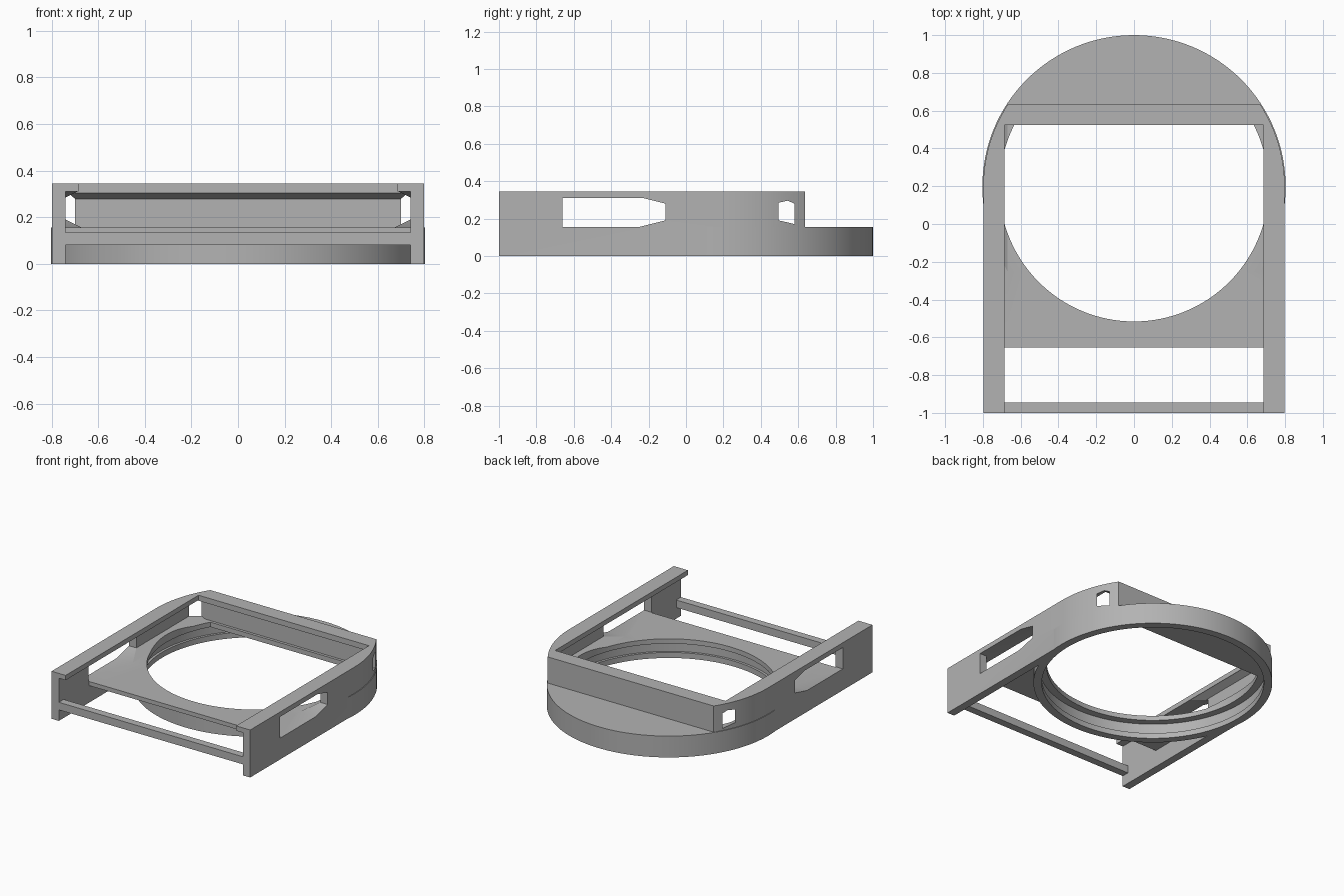
import bpy, bmesh, math
from mathutils import Vector

cube = bpy.data.objects.get("Cube")
if cube:
    bpy.data.objects.remove(cube, do_unlink=True)

grey = bpy.data.materials.new("plain_grey")
grey.use_nodes = True
colour = (0.45, 0.45, 0.45, 1)
grey.diffuse_color = colour
grey.node_tree.nodes["Principled BSDF"].inputs["Base Color"].default_value = colour

CY = 0.197   # centre of the round opening


def prism(name, points, lo, hi, axis="z"):
    """Extrude a 2D outline along an axis."""
    place = {"z": lambda a, b, c: (a, b, c),
             "y": lambda a, b, c: (a, c, b),
             "x": lambda a, b, c: (c, a, b)}[axis]
    bm = bmesh.new()
    face = bm.faces.new([bm.verts.new(place(a, b, lo)) for a, b in points])
    moved = bmesh.ops.extrude_face_region(bm, geom=[face])["geom"]
    shift = Vector(place(0, 0, hi - lo))
    bmesh.ops.translate(bm, vec=shift,
                        verts=[v for v in moved if isinstance(v, bmesh.types.BMVert)])
    bmesh.ops.recalc_face_normals(bm, faces=bm.faces)
    mesh = bpy.data.meshes.new(name)
    bm.to_mesh(mesh)
    bm.free()
    mesh.materials.append(grey)
    obj = bpy.data.objects.new(name, mesh)
    bpy.context.collection.objects.link(obj)
    return obj


def box(name, x, y0, y1, z0, z1):
    return prism(name, [(-x, y0), (x, y0), (x, y1), (-x, y1)], z0, z1)


def circle(r, y_max=9.0, n=128):
    pts = [(r * math.cos(2 * math.pi * i / n), CY + r * math.sin(2 * math.pi * i / n))
           for i in range(n)]
    kept = [p for p in pts if p[1] < y_max]
    if len(kept) < n:   # straight chord across the back
        half = math.sqrt(r * r - (y_max - CY) ** 2)
        i = next(k for k, p in enumerate(pts) if p[1] >= y_max)
        kept[i:i] = [(half, y_max), (-half, y_max)]
    return kept


def combine(target, other, operation):
    mod = target.modifiers.new(operation, "BOOLEAN")
    mod.operation, mod.solver, mod.object = operation, "EXACT", other
    bpy.context.view_layer.objects.active = target
    bpy.ops.object.modifier_apply(modifier=mod.name)
    bpy.data.objects.remove(other, do_unlink=True)


# Outer housing: straight sides, rounded rear shoulders, flat back wall
BACK = 0.635
outline = [(-0.798, -1), (0.798, -1)]
arc = [p for p in circle(0.798, BACK) if p[1] >= CY]
outline += arc
housing = prism("housing", outline, 0, 0.345)

# Hollow below the floor and gap ahead of it
combine(housing, box("lower_hollow", 0.74, -1.1, 0.6, -0.1, 0.125), "DIFFERENCE")
combine(housing, box("front_gap", 0.74, -1.1, -0.655, -0.1, 0.31), "DIFFERENCE")

# Round base
combine(housing, prism("round_base", circle(0.803), 0, 0.155), "UNION")

# Tray cavity: bevelled section, wide enough to break through the shoulders
section = [(-0.67, 0.155), (0.67, 0.155), (0.74, 0.19), (0.74, 0.285),
           (0.69, 0.31), (-0.69, 0.31), (-0.74, 0.285), (-0.74, 0.19)]
cavity = prism("cavity", section, -0.7, 0.58, "y")
profile = [(-0.8, 0.1), (0.6, 0.1), (0.6, 0.27), (0.525, 0.305), (0.525, 0.4), (-0.8, 0.4)]
combine(cavity, prism("rear_slope", profile, -1, 1, "x"), "INTERSECT")
combine(housing, cavity, "DIFFERENCE")

# Side windows with tapered rear end
window = [(-0.66, 0.155), (-0.25, 0.155), (-0.11, 0.19), (-0.11, 0.28),
          (-0.23, 0.31), (-0.66, 0.31)]
combine(housing, prism("side_windows", window, -1, 1, "x"), "DIFFERENCE")

# Top opening
combine(housing, box("top_opening", 0.685, -1.1, 0.525, 0.25, 0.4), "DIFFERENCE")

# Round opening with a groove and a lower lip
for radius, low, high, y_max in ((0.747, -0.1, 0.041, 9), (0.765, 0.04, 0.12, 9),
                                 (0.713, 0.1, 0.2, 0.56)):
    combine(housing, prism("ring_cut", circle(radius, y_max), low, high), "DIFFERENCE")

# Front cross bar
bar = box("front_bar", 0.745, -1, -0.945, 0.08, 0.135)

bpy.ops.object.select_all(action="DESELECT")
housing.select_set(True)
bpy.context.view_layer.objects.active = housing
bpy.ops.object.shade_smooth_by_angle(angle=math.radians(25))
